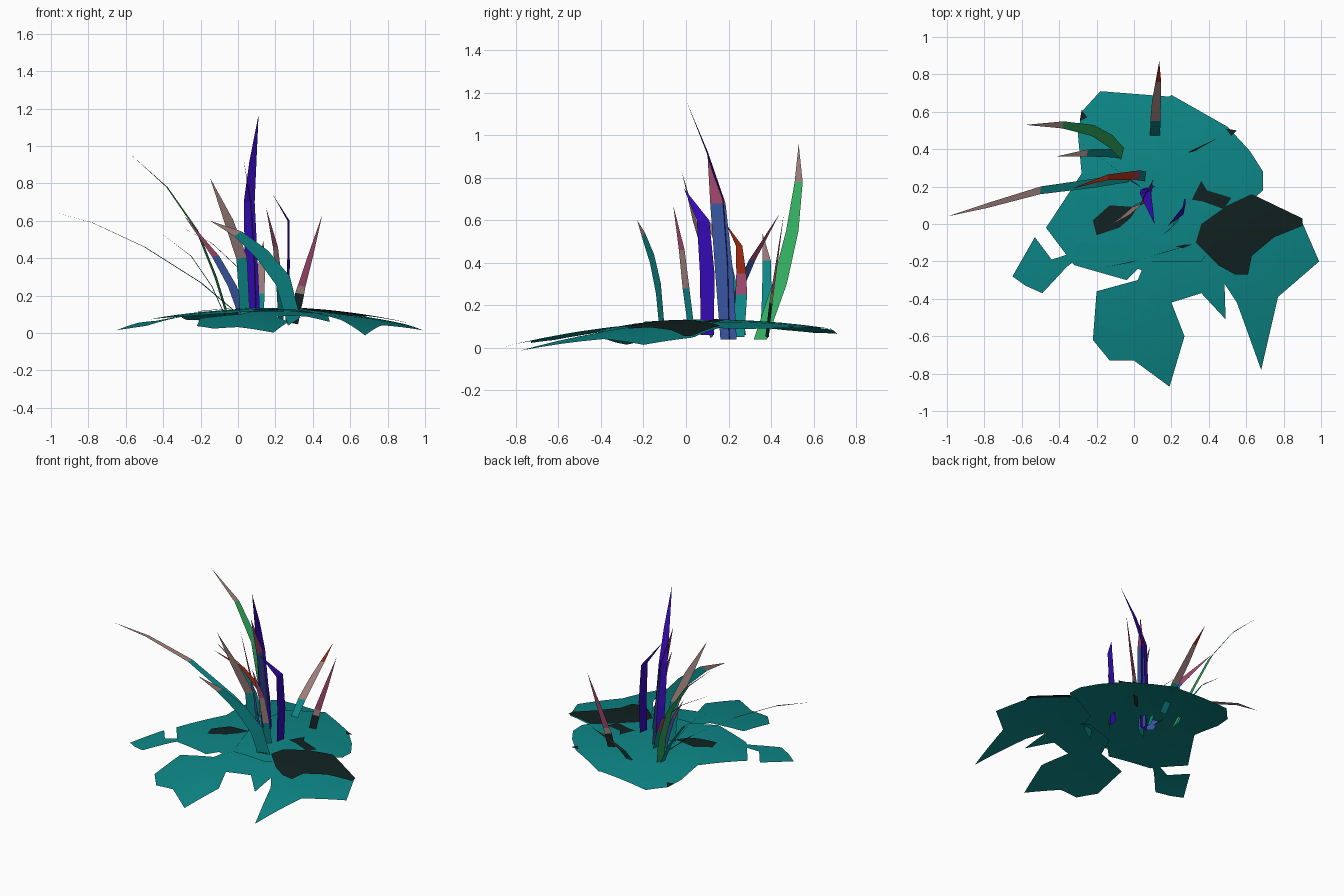
import bpy
import bmesh
from mathutils import Vector

cube = bpy.data.objects.get("Cube")
if cube:
    bpy.data.objects.remove(cube, do_unlink=True)


def material(name, red, green, blue):
    mat = bpy.data.materials.new(name)
    mat.use_nodes = True
    colour = (red, green, blue, 1)
    mat.diffuse_color = colour
    mat.node_tree.nodes["Principled BSDF"].inputs["Base Color"].default_value = colour
    return mat


teal = material("teal", .004, .24, .24)
black = material("blackish teal", .006, .016, .016)
straw = material("dry grey brown", .33, .21, .2)
purple = material("purple", .035, .003, .45)
blue = material("blue", .04, .09, .35)
rose = material("rose", .32, .06, .14)
rust = material("rust", .3, .02, .006)
green = material("green", .03, .4, .11)


def finish(bm, name, mats):
    mesh = bpy.data.meshes.new(name)
    bm.to_mesh(mesh)
    bm.free()
    for mat in mats:
        mesh.materials.append(mat)
    obj = bpy.data.objects.new(name, mesh)
    bpy.context.collection.objects.link(obj)
    return obj


def dome(x, y):
    """Height of the gently domed ground cover."""
    return .13 - .145 * (x - .15) ** 2 - .13 * (y - .1) ** 2


def patch(name, outline, mat, lift=0.0):
    """Flat outline, subdivided and draped over the dome."""
    bm = bmesh.new()
    bm.faces.new([bm.verts.new((x, y, 0)) for x, y in outline])
    bmesh.ops.triangulate(bm, faces=bm.faces[:])
    bmesh.ops.subdivide_edges(bm, edges=bm.edges[:], cuts=3, use_grid_fill=True)
    for vert in bm.verts:
        vert.co.z = dome(vert.co.x, vert.co.y) + lift
    bmesh.ops.recalc_face_normals(bm, faces=bm.faces[:])
    if sum(face.normal.z for face in bm.faces) < 0:
        bmesh.ops.reverse_faces(bm, faces=bm.faces[:])
    return finish(bm, name, [mat])


def blade(name, path, width, across, colours):
    """Tapering ribbon along a path, one colour per segment."""
    bm = bmesh.new()
    side = Vector(across).normalized() * width / 2
    taper = [.9, 1, .85, .55, .3]
    rows = []
    for i, point in enumerate(path):
        centre = Vector(point)
        if i == len(path) - 1:
            rows.append([bm.verts.new(centre)])
        else:
            offset = side * taper[i]
            rows.append([bm.verts.new(centre - offset), bm.verts.new(centre + offset)])
    mats = list(dict.fromkeys(colours))
    for low, high, mat in zip(rows, rows[1:], colours):
        face = bm.faces.new(low + high[::-1])
        face.material_index = mats.index(mat)
    return finish(bm, name, mats)


# Ground leaves
patch("back_left_ground_leaf", [
    (-.18, .71), (.2, .68), (.25, .3), (.2, -.1), (.05, -.25), (.02, -.24),
    (-.04, -.3), (-.32, -.22), (-.47, -.02), (-.28, .27), (-.3, .48), (-.28, .6)], teal)
patch("back_right_ground_leaf", [
    (.2, .69), (.5, .52), (.62, .39), (.69, .28), (.69, .18), (.6, .1),
    (.36, -.2), (.1, -.2), (-.02, .2), (0, .54)], teal, .004)
patch("left_ground_leaf", [
    (-.53, -.07), (-.65, -.28), (-.58, -.33), (-.49, -.37), (-.36, -.23),
    (-.22, -.12), (-.44, -.19)], teal, -.004)
patch("front_ground_leaf", [
    (-.2, -.36), (.02, -.3), (.08, -.15), (.3, -.08), (.48, -.2), (.49, -.51),
    (.36, -.37), (.2, -.42), (.27, -.6), (.19, -.87), (0, -.73), (-.13, -.73),
    (-.22, -.62)], teal, -.006)
patch("right_ground_leaf", [
    (.34, -.1), (.36, 0), (.63, .16), (.89, .03), (.99, -.2), (.77, -.39),
    (.68, -.78), (.55, -.42)], teal, -.002)

# Dark areas on the ground leaves
patch("large_dark_area", [
    (.33, -.1), (.36, 0), (.5, .1), (.63, .16), (.9, .03), (.9, -.01), (.75, -.07),
    (.63, -.17), (.61, -.27), (.54, -.27), (.45, -.22)], black, .009)
patch("middle_dark_area", [
    (.36, .23), (.39, .18), (.52, .14), (.48, .08), (.37, .12), (.31, .13)], black, .009)
patch("left_dark_area", [
    (-.22, .02), (-.13, .1), (.02, .09), (-.02, .03), (-.08, -.02), (-.2, -.06)], black, .006)
patch("back_left_dark_area", [(-.28, .61), (-.25, .57), (-.29, .55)], black, .006)
patch("back_right_dark_area", [(.49, .51), (.55, .5), (.52, .47)], black, .009)
patch("front_dark_area", [(.22, -.12), (.27, -.11), (.31, -.11), (.26, -.13)], black, .009)

# Tall centre blades
blade("tall_purple_blade", [
    (.09, .2, .04), (.07, .19, .4), (.06, .17, .7), (.08, .1, .92), (.11, 0, 1.165)],
    .07, (1, .2, 0), [purple] * 4)
blade("short_purple_blade", [
    (.26, .1, .06), (.27, .1, .35), (.27, .08, .6), (.18, -.01, .75)],
    .07, (.2, 1, 0), [purple] * 3)
blade("blue_rose_blade", [
    (.1, .2, .04), (.09, .18, .35), (.07, .15, .68), (.03, .1, .93)],
    .085, (.1, 1, 0), [blue, blue, rose])
blade("centre_straw_blade", [
    (.04, .12, .05), (.02, .1, .4), (-.05, .04, .6), (-.15, -.02, .83)],
    .06, (1, .3, .2), [teal, straw, straw])
blade("front_straw_blade", [
    (.23, .03, .05), (.22, 0, .28), (.2, -.02, .46), (.15, -.06, .67)],
    .045, (.7, .7, 0), [teal, straw, rose])

# Blades arching to the right side
blade("long_side_blade", [
    (.05, .26, .06), (-.2, .22, .27), (-.5, .18, .46), (-.78, .1, .59), (-1, .04, .65)],
    .05, (.15, 1, 0), [teal, teal, straw, straw])
blade("green_blade", [
    (-.04, .35, .04), (-.12, .44, .3), (-.22, .5, .55), (-.38, .53, .78), (-.58, .53, .96)],
    .07, (.2, 1, 0), [green, green, green, straw])
blade("blue_side_blade", [
    (.04, .2, .05), (-.03, .24, .25), (-.12, .31, .41), (-.29, .44, .63)],
    .06, (.8, -.6, 0), [blue, blue, rose])
blade("rust_blade", [
    (.08, .25, .05), (.03, .26, .25), (0, .26, .35), (-.14, .25, .48), (-.33, .19, .58)],
    .055, (.1, 1, 0), [teal, rose, rust, rust])
blade("small_side_blade", [
    (-.05, .37, .05), (-.14, .38, .25), (-.25, .38, .41), (-.42, .36, .54)],
    .045, (.1, 1, 0), [teal, teal, straw])
blade("front_arching_blade", [
    (.3, -.11, .06), (.24, -.13, .28), (.13, -.16, .42), (0, -.2, .53), (-.15, -.23, .6)],
    .09, (.8, .25, .5), [teal, teal, teal, straw])

# Blades leaning to the left side and the back
blade("left_rose_blade", [
    (.3, .38, .05), (.33, .4, .21), (.34, .405, .25), (.39, .43, .42), (.45, .46, .63)],
    .05, (1, .3, -.2), [black, straw, rose, rose])
blade("back_blade", [
    (.11, .42, .05), (.115, .55, .21), (.12, .66, .31), (.13, .76, .4), (.135, .87, .49)],
    .055, (1, 0, 0), [teal, straw, straw, rust])
